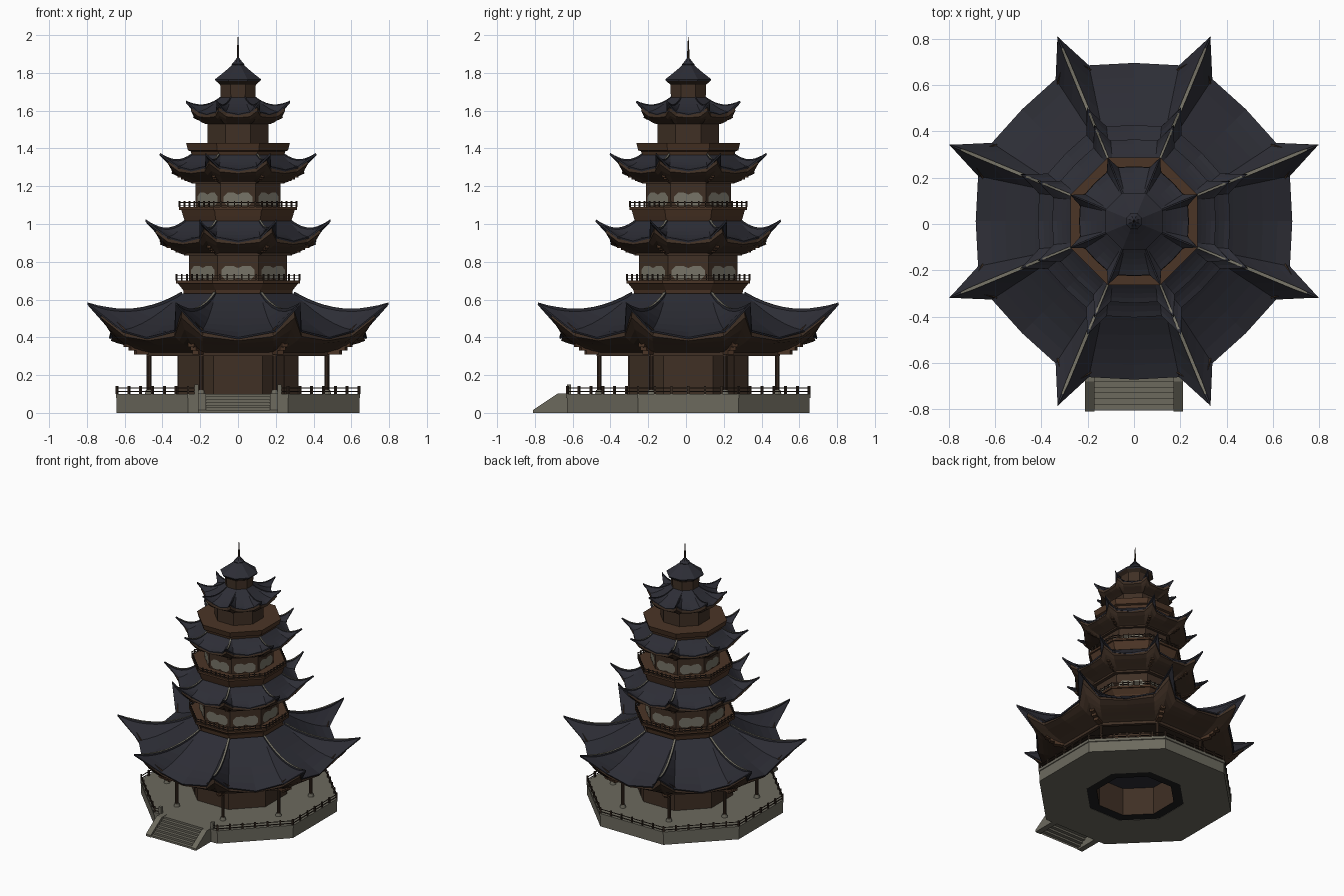
import bpy, bmesh, math
from mathutils import Matrix, Vector

if "Cube" in bpy.data.objects:
    bpy.data.objects.remove(bpy.data.objects["Cube"])

CY = 0.012                      # pagoda axis in y
C8 = math.cos(math.pi / 8)
T8 = math.tan(math.pi / 8)


def mat(name, r, g, b):
    m = bpy.data.materials.new(name)
    m.diffuse_color = (r, g, b, 1)
    m.use_nodes = True
    m.node_tree.nodes["Principled BSDF"].inputs["Base Color"].default_value = m.diffuse_color
    return m


ROOF = mat("slate_blue_tile", 0.026, 0.0265, 0.036)
WOOD = mat("brown_wood", 0.050, 0.029, 0.018)
DECK = mat("warm_brown_wood", 0.070, 0.035, 0.019)
DARK = mat("dark_wood", 0.034, 0.021, 0.014)
STONE = mat("grey_stone", 0.150, 0.142, 0.111)
PALE = mat("pale_paper", 0.185, 0.175, 0.137)
BLACK = mat("near_black", 0.012, 0.012, 0.013)


def finish(name, bm, *mats):
    me = bpy.data.meshes.new(name)
    bm.to_mesh(me)
    bm.free()
    for m in mats:
        me.materials.append(m)
    ob = bpy.data.objects.new(name, me)
    bpy.context.collection.objects.link(ob)
    return ob


def frame(deg):                 # local x points outward, y sideways
    return Matrix.Translation((0, CY, 0)) @ Matrix.Rotation(math.radians(deg), 4, 'Z')


SIDES = [frame(-90 + 45 * k) for k in range(8)]
CORNERS = [frame(-67.5 + 45 * k) for k in range(8)]


def box(bm, M, c, s):
    bmesh.ops.create_cube(bm, size=1, matrix=M @ Matrix.Translation(c) @ Matrix.Diagonal((*s, 1)))


def lathe(name, m, prof, closed=False, n=8):
    """Octagonal turning of (apothem, z) points; apothem 0 closes to a cap."""
    bm = bmesh.new()
    rings = []
    for a, z in prof:
        rings.append([bm.verts.new((a / C8 * math.cos(math.tau * (k + .5) / n),
                                    CY + a / C8 * math.sin(math.tau * (k + .5) / n), z)) for k in range(n)])
    pairs = list(zip(rings, rings[1:]))
    if closed:
        pairs.append((rings[-1], rings[0]))
    for r, q in pairs:
        for k in range(n):
            bm.faces.new((r[k], r[(k + 1) % n], q[(k + 1) % n], q[k]))
    bmesh.ops.remove_doubles(bm, verts=bm.verts, dist=1e-5)
    bmesh.ops.recalc_face_normals(bm, faces=bm.faces)
    return finish(name, bm, m)


def hip(ap0, z0, r1, zt, dip):  # sagging corner line: t -> (radius, z)
    d = zt - z0
    a = 2 * dip + 2 * math.sqrt(max(dip * dip + dip * d, 0))
    return lambda t: (ap0 / C8 + (r1 - ap0 / C8) * t, z0 - a * t + (a + d) * t * t)


def roof(name, m, ap0, z0, ap1, z1, r1, zt, dip, thick=0.01, skirt=0.0):
    """Eight swept panels with upturned corner horns; the skirt closes an eave up to the roof above."""
    bm = bmesh.new()
    h = hip(ap0, z0, r1, zt, dip)
    for M in SIDES:
        rows = []
        for i in range(7):
            t = i / 6
            r, zc = h(t)
            ap = ap0 + (ap1 - ap0) * t
            zm = z0 + (z1 - z0) * t * (1.3 - .3 * t)
            lat = .95 * ap0 * T8 * (1 - t) + .285 * ap1 * t
            s = (ap * (1 - .015 * t), lat, zm + .2 * (zc - zm) * t)
            c = (r * C8, r * math.sin(math.pi / 8), zc)
            pts = [(c[0], -c[1], c[2]), (s[0], -s[1], s[2]), (ap, 0, zm), s, c]
            rows.append([bm.verts.new(M @ Vector(p)) for p in pts])
        if skirt:
            rows.append([bm.verts.new(M @ Vector((p[0] * .985, p[1] * .985, p[2] + skirt * k)))
                         for p, k in zip(pts, (.8, .6, .2, .6, .8))])
        for p, q in zip(rows, rows[1:]):
            for j in range(4):
                bm.faces.new((p[j], q[j], q[j + 1], p[j + 1]))
    bmesh.ops.remove_doubles(bm, verts=bm.verts, dist=1e-5)
    ob = finish(name, bm, m)
    mod = ob.modifiers.new("thickness", 'SOLIDIFY')
    mod.thickness = thick
    mod.offset = -1
    return ob


def ridges(name, ap0, z0, r1, zt, dip, w, pale):
    """Square bars along the hips with a pale top and a pointed dark tip."""
    bm = bmesh.new()
    h = hip(ap0, z0, r1, zt, dip)
    for M in CORNERS:
        prev = None
        for i in range(11):
            t = i / 10
            r, z = h(t)
            k = w * (1 - .7 * max(0, t - .8) / .2)
            ring = [bm.verts.new(M @ Vector((r, y, z + dz))) for y, dz in
                    ((-k, -k), (k, -k), (k, k), (-k, k))]
            if prev:
                for j in range(4):
                    f = bm.faces.new((prev[j], prev[(j + 1) % 4], ring[(j + 1) % 4], ring[j]))
                    f.material_index = 1 if j == 2 and pale and t < .95 else 0
            prev = ring
        bm.faces.new(prev)
    bmesh.ops.recalc_face_normals(bm, faces=bm.faces)
    finish(name, bm, ROOF, PALE)


def railing(name, m, ap, z, h, n, gap=0.0, w=.007):
    bm = bmesh.new()
    half = ap * T8
    for k, M in enumerate(SIDES):
        g = gap if k == 0 else 0
        for i in range(n):
            y = -half + 2 * half * i / n
            if abs(y) >= g:
                box(bm, M, (ap, y, z + h / 2), (w, w, h))
        for zz in (z + h * .3, z + h * .75):
            for s in (-1, 1):
                box(bm, M, (ap, s * (half + g) / 2, zz), (.005, half - g, .004))
    finish(name, bm, m)


def brackets(name, r, z, step, size):
    bm = bmesh.new()
    for M in CORNERS:
        for i in range(3):
            box(bm, M, (r + i * step, 0, z + i * size * .6), (size * 2, size, size))
    finish(name, bm, DECK)


def windows(name, ap, z0, z1, w):
    bm = bmesh.new()
    c = (z1 - z0) * .3
    out = [(-w, z0 + c), (-w + c, z0), (-w * .3, z0), (0, z0 + c * .5), (w * .3, z0), (w - c, z0), (w, z0 + c),
           (w, z1 - c), (w - c, z1), (w * .3, z1), (0, z1 - c * .5), (-w * .3, z1), (-w + c, z1), (-w, z1 - c)]
    for M in SIDES:
        bm.faces.new([bm.verts.new(M @ Vector((ap + .004, y, z))) for y, z in out])
    finish(name, bm, PALE)


# stone platform (open underneath), lip and inner foot
lathe("platform", STONE, [(.325, 0), (.642, 0), (.642, .078), (.647, .08), (.647, .1), (.31, .1)], True)
lathe("wall_foot", BLACK, [(.258, .004), (.326, .002)])

# stairs: zigzag sheet between sloping cheeks
bm = bmesh.new()
I = Matrix.Identity(4)
zig = []
for i in range(7):
    zig += [(-.805 + i * .025, .1 * i / 7), (-.805 + i * .025, .1 * (i + 1) / 7)]
zig.append((-.62, .1))
rows = [[bm.verts.new((x, y, z)) for x in (-.172, .172)] for y, z in zig]
for p, q in zip(rows, rows[1:]):
    bm.faces.new((p[0], p[1], q[1], q[0]))
for s in (-1, 1):
    prof = [(-.81, 0), (-.62, 0), (-.62, .102), (-.68, .102), (-.81, .015)]
    a = [bm.verts.new((s * .17, y, z)) for y, z in prof]
    b = [bm.verts.new((s * .212, y, z)) for y, z in prof]
    bm.faces.new(a)
    bm.faces.new(b)
    for j in range(5):
        bm.faces.new((a[j], a[(j + 1) % 5], b[(j + 1) % 5], b[j]))
    box(bm, I, (s * .22, -.62, .125), (.022, .022, .05))
bmesh.ops.recalc_face_normals(bm, faces=bm.faces)
finish("stairs", bm, STONE)
railing("platform_railing", DARK, .64, .1, .042, 6, .215, .011)

# ground floor: hollow wall, ceiling, posts, door strips
lathe("ground_wall", WOOD, [(.258, .004), (.258, .36), (.315, .36), (.315, .1)])
lathe("inner_ceiling", ROOF, [(0, .215), (.258, .215)])
bm = bmesh.new()
for M in SIDES:
    box(bm, M, (.316, .03, .2), (.006, .004, .2))
finish("ground_wall_trim", bm, WOOD)
cols, feet = bmesh.new(), bmesh.new()
for M in CORNERS:
    bmesh.ops.create_cone(cols, cap_ends=True, segments=10, radius1=.012, radius2=.012, depth=.21,
                          matrix=M @ Matrix.Translation((.51, 0, .205)))
    bmesh.ops.create_cone(feet, cap_ends=True, segments=10, radius1=.022, radius2=.016, depth=.022,
                          matrix=M @ Matrix.Translation((.51, 0, .111)))
finish("columns", cols, WOOD)
finish("column_feet", feet, STONE)
lathe("veranda_beam", WOOD, [(.46, .3), (.485, .3), (.485, .33), (.46, .33)], True)
lathe("veranda_ceiling", DARK, [(.31, .328), (.48, .328)])

# four swept roofs: (top apothem, top z, edge apothem, edge z, tip radius, tip z, sag), eave, skirt, ridge
TIERS = [
    ("first", (.30, .632, .683, .40, .861, .582, .088), (.47, .328, .662, .386, .775, .505, 0), .042, .0075, True),
    ("second", (.27, 1.025, .415, .91, .528, 1.022, .05), (.25, .845, .402, .896, .462, .955, 0), .024, .006, True),
    ("third", (.23, 1.38, .353, 1.287, .447, 1.375, .042), (.215, 1.225, .341, 1.272, .39, 1.32, 0), .022, .005, True),
    ("fourth", (.09, 1.672, .235, 1.58, .297, 1.652, .042), (.155, 1.54, .226, 1.567, .258, 1.60, 0), .018, .003, False),
]
for name, top, eave, skirt, w, pale in TIERS:
    roof(name + "_roof", ROOF, *top)
    roof(name + "_eave", WOOD, *eave, thick=.012, skirt=skirt)
    ridges(name + "_roof_ridges", *top[:2], *top[4:], w, pale)
brackets("first_brackets", .555, .326, .03, .034)
brackets("second_brackets", .335, .86, .025, .02)
brackets("third_brackets", .285, 1.235, .02, .017)

# upper storeys: balcony body, wall, railing, windows
lathe("second_balcony", DECK, [(0, .62), (.285, .62), (.29, .65), (.318, .685), (.328, .685), (.328, .70), (0, .70)])
lathe("second_wall", WOOD, [(.26, .69), (.26, .87)])
lathe("second_beam", WOOD, [(.26, .832), (.285, .832), (.285, .85), (.26, .85)], True)
railing("second_railing", DARK, .325, .70, .034, 7)
windows("second_windows", .26, .705, .778, .088)

lathe("third_balcony", DECK, [(0, 1.015), (.282, 1.015), (.29, 1.04), (.30, 1.075), (.312, 1.075), (.312, 1.09), (0, 1.09)])
lathe("third_wall", WOOD, [(.225, 1.08), (.225, 1.26)])
lathe("third_beam", WOOD, [(.225, 1.215), (.245, 1.215), (.245, 1.232), (.225, 1.232)], True)
railing("third_railing", DARK, .309, 1.09, .032, 7)
windows("third_windows", .225, 1.095, 1.166, .076)

lathe("fourth_balcony", DECK, [(0, 1.365), (.245, 1.365), (.25, 1.385), (.265, 1.39), (.275, 1.43), (0, 1.43)])
lathe("fourth_wall", WOOD, [(.162, 1.42), (.162, 1.56)])

# lantern top, small roof and spire
lathe("lantern_neck", WOOD, [(.092, 1.66), (.094, 1.735), (.10, 1.75)])
lathe("top_roof_soffit", DARK, [(.07, 1.735), (.095, 1.738), (.118, 1.758)])
lathe("top_roof", ROOF, [(.118, 1.756), (.122, 1.766), (.085, 1.795), (.055, 1.82), (.035, 1.838), (.03, 1.845), (0, 1.85)])
lathe("finial_knob", ROOF, [(.03, 1.838), (.034, 1.846), (.022, 1.858), (.012, 1.872), (0, 1.885)])
lathe("spire", DARK, [(.007, 1.86), (.005, 1.93), (.0015, 1.99), (0, 1.99)])
